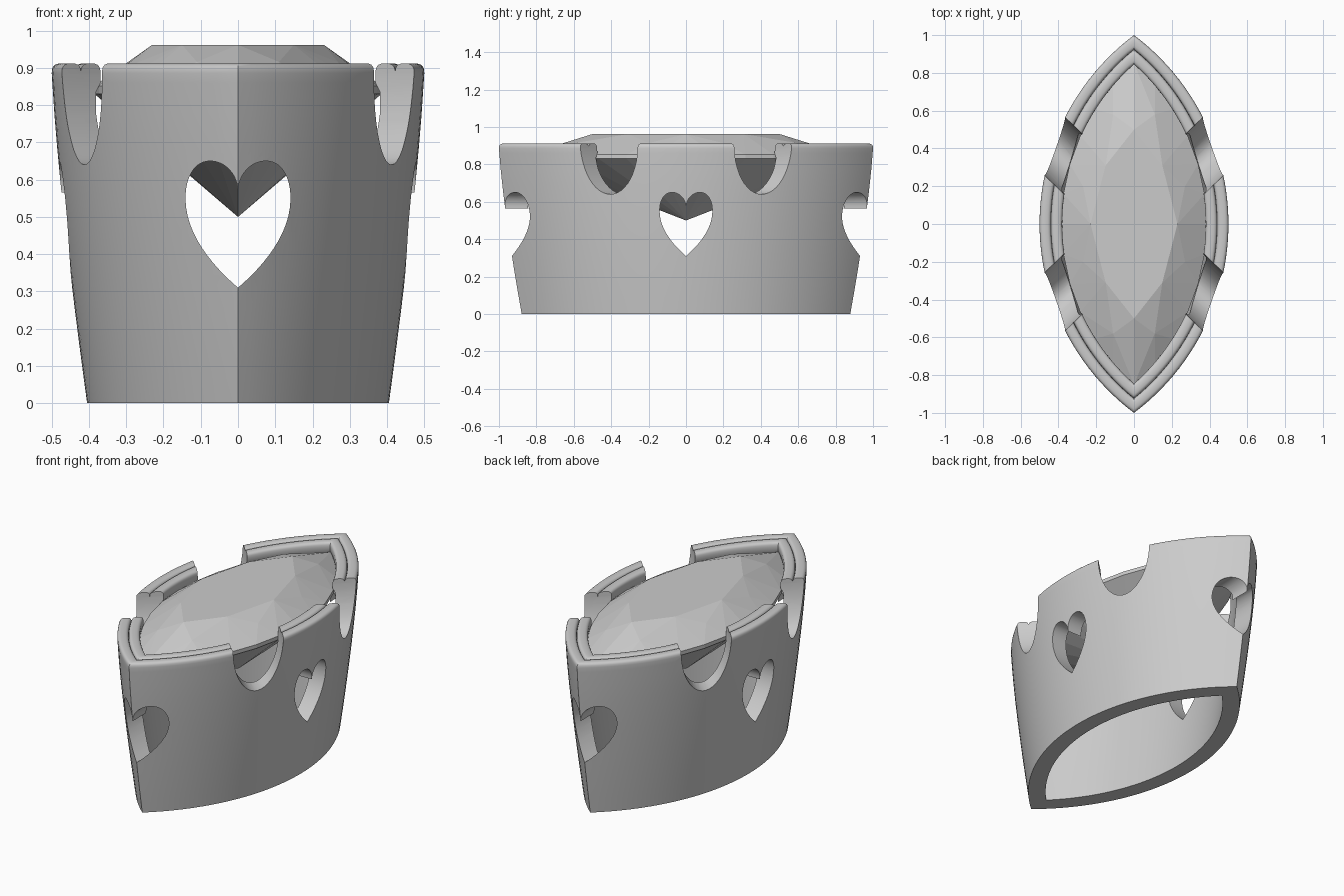
import bpy, bmesh, math
from mathutils import Vector
from mathutils.geometry import interpolate_bezier

if "Cube" in bpy.data.objects:
    bpy.data.objects.remove(bpy.data.objects["Cube"])


def marquise(d, z, n):
    """Pointed oval made of two arcs, inset by d from the 1 x 2 outline."""
    r = 1.25 - d
    a = math.acos(0.75 / r)
    arc = []
    for i in range(n):
        t = -a + 2 * a * i / n
        arc.append((r * math.cos(t) - 0.75, r * math.sin(t)))
    return [(x, y, z) for x, y in arc] + [(-x, -y, z) for x, y in arc]


def make_object(name, bm):
    bmesh.ops.recalc_face_normals(bm, faces=bm.faces)
    me = bpy.data.meshes.new(name)
    bm.to_mesh(me)
    bm.free()
    ob = bpy.data.objects.new(name, me)
    bpy.context.collection.objects.link(ob)
    return ob


def add_prism(bm, outline, angle, r0, r1):
    """Upright (u, z) outline extruded outward along a horizontal direction."""
    c, s = math.cos(angle), math.sin(angle)
    ends = [[bm.verts.new((r * c - u * s, r * s + u * c, z)) for u, z in outline]
            for r in (r0, r1)]
    n = len(outline)
    bm.faces.new(ends[0])
    bm.faces.new(ends[1])
    for i in range(n):
        j = (i + 1) % n
        bm.faces.new((ends[0][i], ends[0][j], ends[1][j], ends[1][i]))


# bezel wall profile: flared outside, two rounded beads on top, parallel inside
def flare(z):
    return 0.095 * (1 - z / 0.9) ** 1.3


levels = [0.86 * i / 10 for i in range(11)]
profile = [(flare(z), z) for z in levels]
for centre in (0.03, 0.09):
    for i in range(11):
        t = math.pi * i / 10
        if centre > 0.05 and i == 0:
            continue
        cs = math.cos(t)
        profile.append((centre - 0.03 * math.copysign(abs(cs) ** 0.7, cs),
                        0.886 + 0.026 * math.sin(t) ** 0.7))
profile += [(0.12, 0.86), (0.105, 0.835)]
profile += [(flare(z) + 0.095, z) for z in reversed(levels[:-1])]

# bezel body
bm = bmesh.new()
rings = [[bm.verts.new(p) for p in marquise(d, z, 48)] for d, z in profile]
for k, ring in enumerate(rings):
    nxt = rings[(k + 1) % len(rings)]
    for i in range(len(ring)):
        j = (i + 1) % len(ring)
        bm.faces.new((ring[i], ring[j], nxt[j], nxt[i]))
bezel = make_object("bezel", bm)

# heart outline from bezier pieces, mirrored
half = []
for a, b, c, d in (((0, .565), (.0, .615), (.035, .65), (.075, .65)),
                   ((.075, .65), (.118, .65), (.141, .605), (.141, .55)),
                   ((.141, .55), (.141, .455), (.07, .37), (0, .31))):
    pts = interpolate_bezier(*[Vector((u, z, 0)) for u, z in (a, b, c, d)], 13)
    half += [(p.x, p.y) for p in pts[:-1]]
heart = half + [(0, .31)] + [(-u, z) for u, z in reversed(half[1:])]

# rounded prong notch outline
notch = [(-0.148, 1.1)]
notch += [(-0.148 * math.cos(math.pi * i / 24), 0.92 - 0.28 * math.sin(math.pi * i / 24))
          for i in range(25)]
notch.append((0.148, 1.1))

# cut hearts on four sides and notches on four diagonals
bm = bmesh.new()
for k in range(4):
    add_prism(bm, heart, k * math.pi / 2, 0.15, 1.2)
for deg in (44.5, 135.5, 224.5, 315.5):
    add_prism(bm, notch, math.radians(deg), 0.355, 1.0)
cutter = make_object("cutter", bm)
cutter.hide_render = True

mod = bezel.modifiers.new("openings", 'BOOLEAN')
mod.operation = 'DIFFERENCE'
mod.solver = 'EXACT'
mod.object = cutter
bpy.context.view_layer.objects.active = bezel
bezel.select_set(True)
bpy.ops.object.modifier_apply(modifier=mod.name)
bpy.data.objects.remove(cutter)
bpy.ops.object.shade_smooth_by_angle(angle=math.radians(32))

# faceted gem: table, crown break points, girdle band and culet
points = [(0, 0, 0.5)]
for sx in (-1, 1):
    points.append((sx * 0.23, 0, 0.962))
    for sy in (-1, 1):
        points += [(0, sy * 0.5, 0.962), (sx * 0.15, sy * 0.31, 0.962),
                   (sx * 0.27, sy * 0.2, 0.914), (sx * 0.11, sy * 0.58, 0.916)]
points += marquise(0.115, 0.852, 12) + marquise(0.115, 0.83, 12)
bm = bmesh.new()
for p in points:
    bm.verts.new(p)
bmesh.ops.remove_doubles(bm, verts=bm.verts, dist=1e-4)
bmesh.ops.convex_hull(bm, input=bm.verts)
bmesh.ops.dissolve_limit(bm, angle_limit=math.radians(0.5), verts=bm.verts, edges=bm.edges)
make_object("gem", bm)
